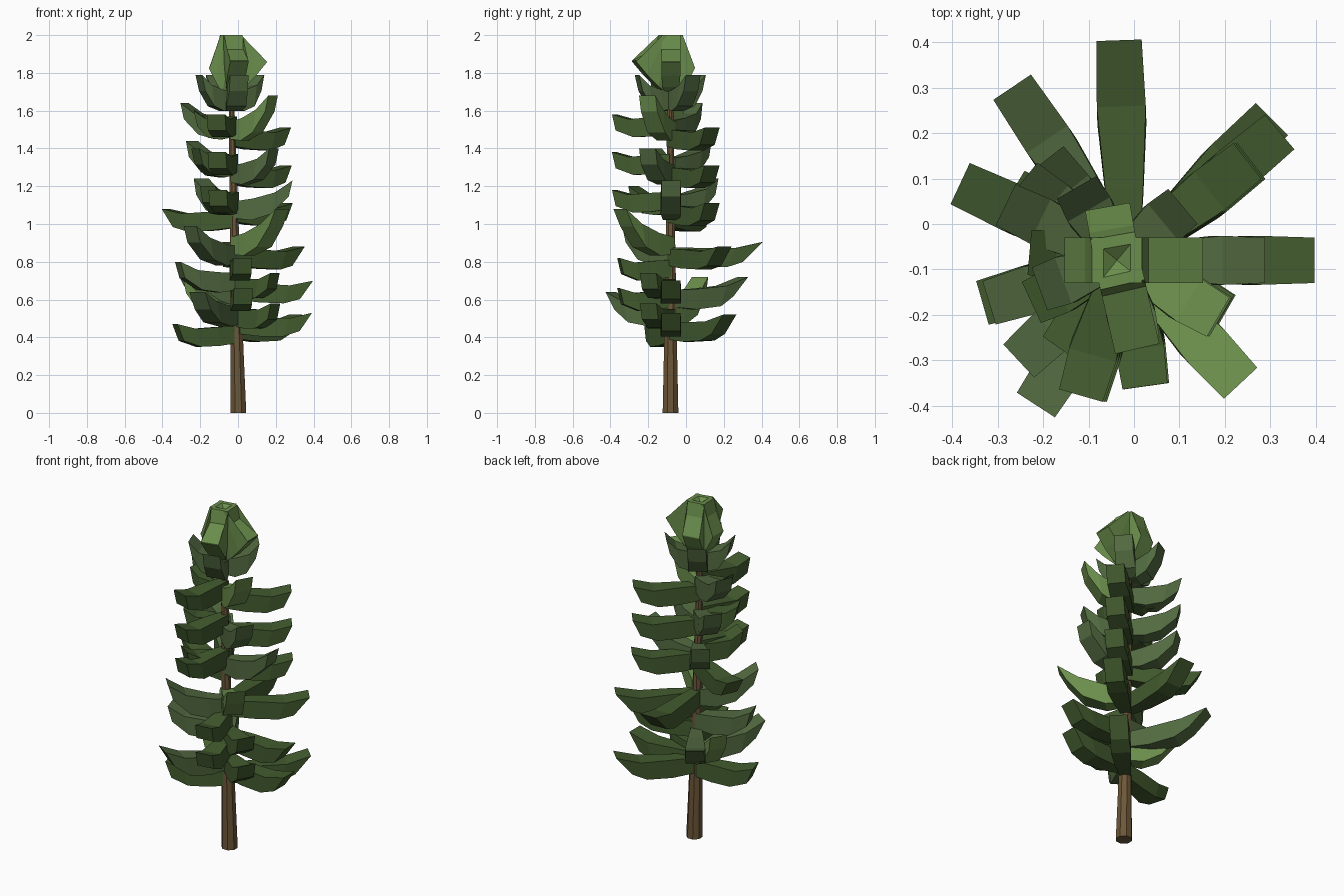
import bpy, bmesh
from math import sin, cos, pi, radians

if "Cube" in bpy.data.objects:
    bpy.data.objects.remove(bpy.data.objects["Cube"])


def material(name, rgb):
    m = bpy.data.materials.new(name)
    m.diffuse_color = (*rgb, 1)
    m.use_nodes = True
    m.node_tree.nodes["Principled BSDF"].inputs["Base Color"].default_value = m.diffuse_color
    return m


DARK = material("dark_green", (0.055, 0.105, 0.028))
MID = material("mid_green", (0.085, 0.145, 0.052))
LIGHT = material("light_green", (0.145, 0.27, 0.072))
BARK = material("bark", (0.15, 0.095, 0.04))


def axis_x(z):
    return 0.002 - 0.022 * z


def loft(rings, name, mat):
    bm = bmesh.new()
    vs = [[bm.verts.new(p) for p in r] for r in rings]
    n = len(vs[0])
    for a, b in zip(vs, vs[1:]):
        for i in range(n):
            bm.faces.new((a[i], a[(i + 1) % n], b[(i + 1) % n], b[i]))
    bm.faces.new(vs[0])
    bm.faces.new(vs[-1])
    bmesh.ops.recalc_face_normals(bm, faces=bm.faces)
    me = bpy.data.meshes.new(name)
    bm.to_mesh(me)
    bm.free()
    me.materials.append(mat)
    bpy.context.collection.objects.link(bpy.data.objects.new(name, me))


def slab(name, az, z0, sections, mat):
    """sections: top radius, top z, bottom radius, bottom z, half width"""
    c, s, cx = cos(radians(az)), sin(radians(az)), axis_x(z0)

    def pt(r, w, z):
        return (cx + r * c - w * s, -0.08 + r * s + w * c, z)
    loft([[pt(rt, -w, zt), pt(rt, w, zt), pt(rb, w, zb), pt(rb, -w, zb)]
          for rt, zt, rb, zb, w in sections], name, mat)


def bough(az, r, tip, rise):
    """Drooping then upturned slab; longer boughs have a more undercut tip."""
    z0 = tip - .06 - rise
    cut = max(.02, .5 * (r - .27))
    mat = LIGHT if rise > .12 else MID if rise > .04 else DARK
    slab("bough", az, z0, [
        (0, z0 + .05, 0, z0 - .04, .028),
        (.33 * r, z0 + .045 + .2 * rise, .3 * r, z0 - .055 + .05 * rise, .042),
        (.7 * r, z0 + .035 + .62 * rise, .62 * r, z0 - .06 + .42 * rise, .054),
        (r, tip, r - cut, tip - .08 - .25 * cut, .05)], mat)


# trunk: tapered, slightly leaning, eight sides
loft([[(axis_x(z) + r * cos(i * pi / 4 + pi / 8), -0.082 + r * sin(i * pi / 4 + pi / 8), z)
       for i in range(8)] for z, r in ((0, .045), (.35, .037), (.9, .027), (1.75, .014))],
     "trunk", BARK)

# lower boughs: azimuth, reach, tip height, rise
for spec in [
        (0, .40, .53, .01), (45, .44, .52, .03), (196, .34, .47, 0), (237, .38, .64, .07),
        (0, .41, .70, 0), (124, .46, .72, .06), (149, .30, .72, .14), (197, .32, .80, .05),
        (40, .44, .88, 0), (92, .485, .905, .02), (223, .325, .99, .1), (313, .37, 1.08, .14),
        (155, .40, 1.08, 0), (0, .31, 1.23, .1)]:
    bough(*spec)
for tip in (.66, .82):
    bough(278, .28, tip, 0)
    bough(330, .24, tip - .08, .02)

# upper boughs: the same whorl repeated up the trunk
for i in range(3):
    tip = 1.18 + .2 * i
    bough(254, .31, tip, 0)
    bough(38, .355, tip - .07, 0)
    bough(128 + 13 * i, .28, tip + .06, .08)
    bough(235 - 30 * i, .24 - .02 * i, tip + .02, .04)
    if i:
        bough(330, .25, tip + .08 * i - .06, .05 * i + .03)

# short whorl below the crown
for az in (40, 120, 200, 283):
    bough(az, .185, 1.79, .08)

# crown: upright tufts that bulge outward and meet at the top
for az, r in ((0, .19), (180, .115), (100, .12), (283, .20)):
    zt = 1.77 + .45 * r
    slab("crown_tuft", az, 1.8, [
        (-.015, 1.80, 0, 1.67, .02),
        (-.01, 1.97, .4 * r, zt - .13, .045),
        (.03, 2.0, .7 * r, zt - .07, .05),
        (.055, 2.0, r, zt, .05),
        (.07, 1.925, r, zt + .005, .05)], LIGHT)
